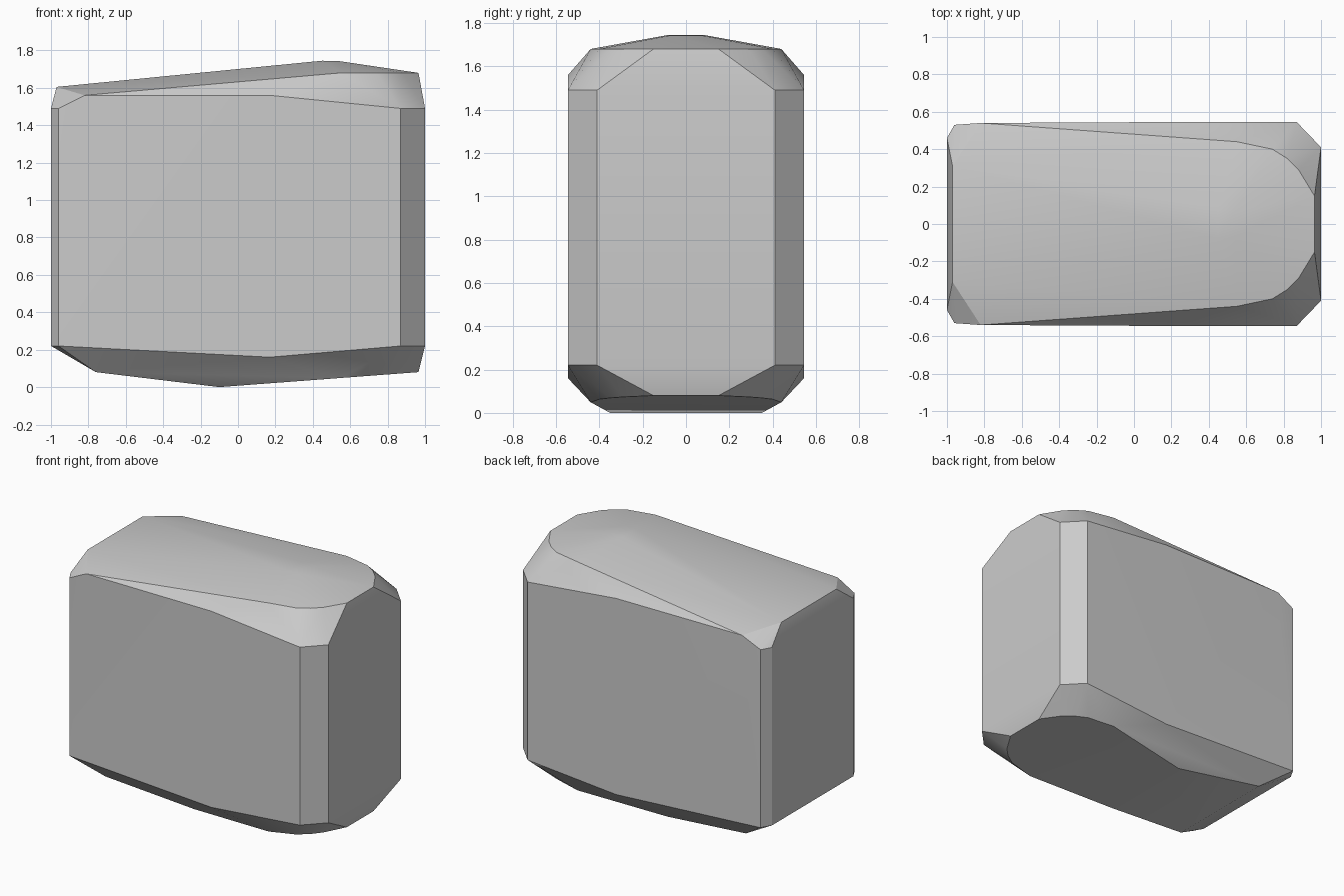
import bpy
import bmesh
import math

cube = bpy.data.objects.get("Cube")
if cube:
    bpy.data.objects.remove(cube, do_unlink=True)

# One flat grey for the whole block
grey = bpy.data.materials.new("plain_grey")
grey.use_nodes = True
colour = (0.6, 0.6, 0.6, 1)
grey.diffuse_color = colour
grey.node_tree.nodes["Principled BSDF"].inputs["Base Color"].default_value = colour

# Corner points of one half, mirrored across y
side_wall = [(-0.96, 0.53, 1.49), (-0.82, 0.54, 1.56), (0.17, 0.545, 1.56),
             (0.87, 0.545, 1.49), (0.87, 0.545, 0.22), (0.17, 0.545, 0.16),
             (-0.96, 0.53, 0.22)]
ends = [(-1, 0.46, 1.49), (-1, 0.46, 0.22), (1, 0.41, 1.49), (1, 0.41, 0.22)]
crown = [(-0.97, 0.31, 1.605), (0.45, 0.08, 1.745), (0.54, 0.07, 1.743)]
base = [(-0.76, 0.41, 0.08), (-0.1, 0.35, 0)]

# Rounded end shared by the crown and the sloping base
for x, y in [(0.55, 0.44), (0.74, 0.4), (0.82, 0.35), (0.88, 0.29), (0.965, 0.15)]:
    crown.append((x, y, 1.68))
    base.append((x, y, 0.08 * (x + 0.1) / 1.065))

# Chamfered block as the hull of its corners
bm = bmesh.new()
for x, y, z in side_wall + ends + crown + base:
    for side in (-1, 1):
        bm.verts.new((x, side * y, z))
hull = bmesh.ops.convex_hull(bm, input=bm.verts[:])
loose = [v for v in bm.verts if not v.link_faces]
bmesh.ops.delete(bm, geom=loose, context='VERTS')
bmesh.ops.dissolve_limit(bm, angle_limit=math.radians(1),
                         verts=bm.verts[:], edges=bm.edges[:])
bmesh.ops.recalc_face_normals(bm, faces=bm.faces[:])

mesh = bpy.data.meshes.new("chamfered_block")
bm.to_mesh(mesh)
bm.free()
mesh.materials.append(grey)
block = bpy.data.objects.new("chamfered_block", mesh)
bpy.context.collection.objects.link(block)

# Soft shading on the crown, crisp chamfers
bpy.ops.object.select_all(action='DESELECT')
block.select_set(True)
bpy.context.view_layer.objects.active = block
bpy.ops.object.shade_smooth_by_angle(angle=math.radians(25))
